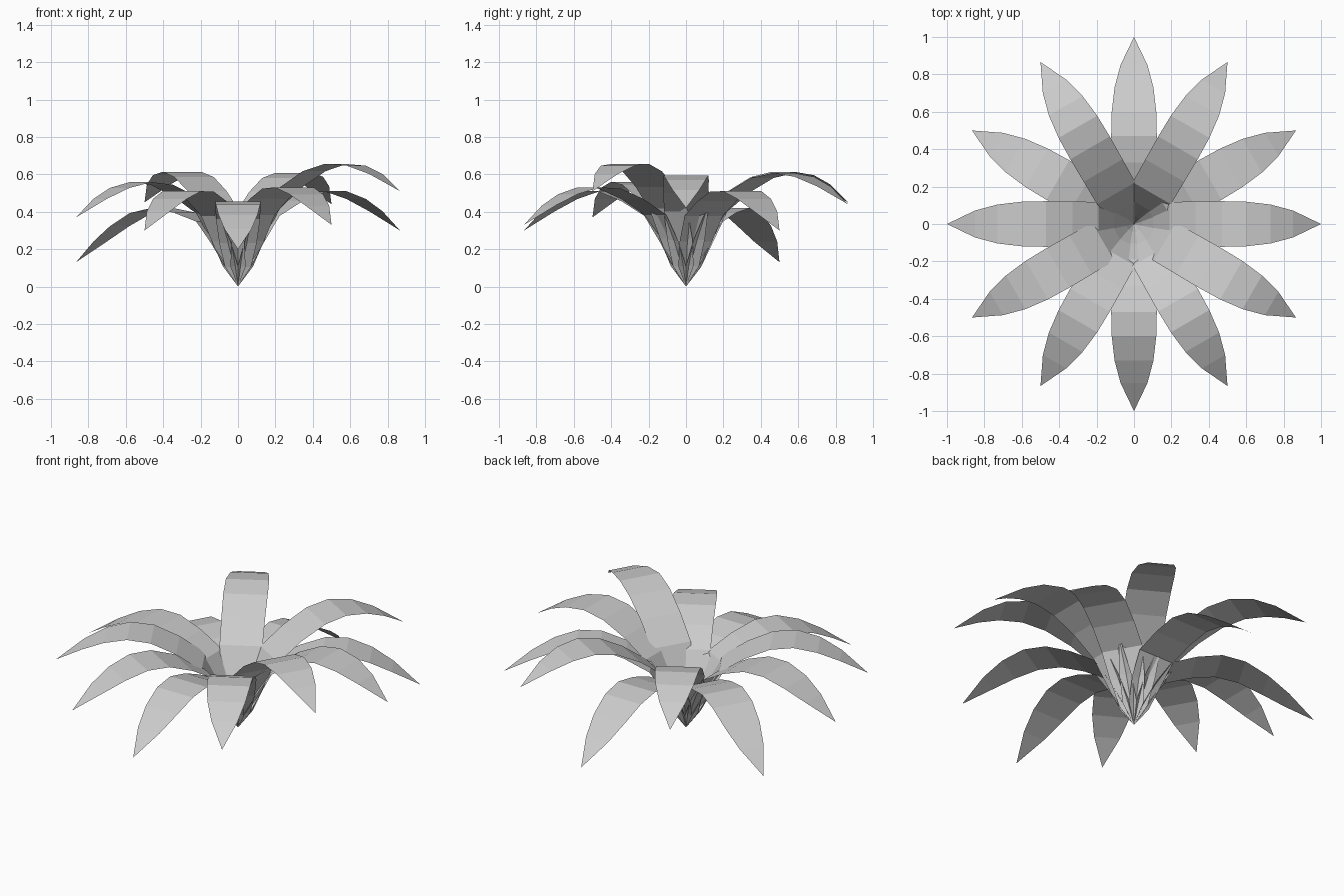
import bpy
import math

if "Cube" in bpy.data.objects:
    bpy.data.objects.remove(bpy.data.objects["Cube"])

# Shared leaf profile: radius, height, half width, share of the droop
PROFILE = [
    (0.00, 0.00, 0.000, 0.00),
    (0.04, 0.11, 0.070, 0.02),
    (0.105, 0.25, 0.100, 0.08),
    (0.19, 0.400, 0.118, 0.18),
    (0.33, 0.500, 0.120, 0.36),
    (0.47, 0.570, 0.122, 0.52),
    (0.60, 0.593, 0.119, 0.69),
    (0.73, 0.570, 0.104, 0.85),
    (0.85, 0.517, 0.072, 0.95),
    (1.00, 0.420, 0.000, 1.00),
]

# Tip height of each leaf, every 30 degrees counter-clockwise from +x
TIP_HEIGHTS = [0.42, 0.30, 0.44, 0.14, 0.45, 0.13,
               0.30, 0.37, 0.30, 0.20, 0.33, 0.51]


def make_leaf(index, tip):
    """One arching leaf, flat across its width, pointed at both ends."""
    angle = index * math.pi / 6
    c, s = math.cos(angle), math.sin(angle)
    verts, rows = [], []
    for r, z, w, share in PROFILE:
        h = z + (tip - PROFILE[-1][1]) * share
        row = []
        for side in ((-w, w) if w > 0 else (0,)):
            row.append(len(verts))
            verts.append((r * c - side * s, r * s + side * c, h))
        rows.append(row)
    # Strip of faces along the leaf, upper side facing up
    faces = []
    for a, b in zip(rows, rows[1:]):
        faces.append([a[0]] + b + ([a[1]] if len(a) > 1 else []))
    mesh = bpy.data.meshes.new("leaf")
    mesh.from_pydata(verts, [], faces)
    mesh.update()
    obj = bpy.data.objects.new(f"leaf_{index + 1:02d}", mesh)
    bpy.context.collection.objects.link(obj)


# Rosette of twelve leaves
for i, tip_height in enumerate(TIP_HEIGHTS):
    make_leaf(i, tip_height)
